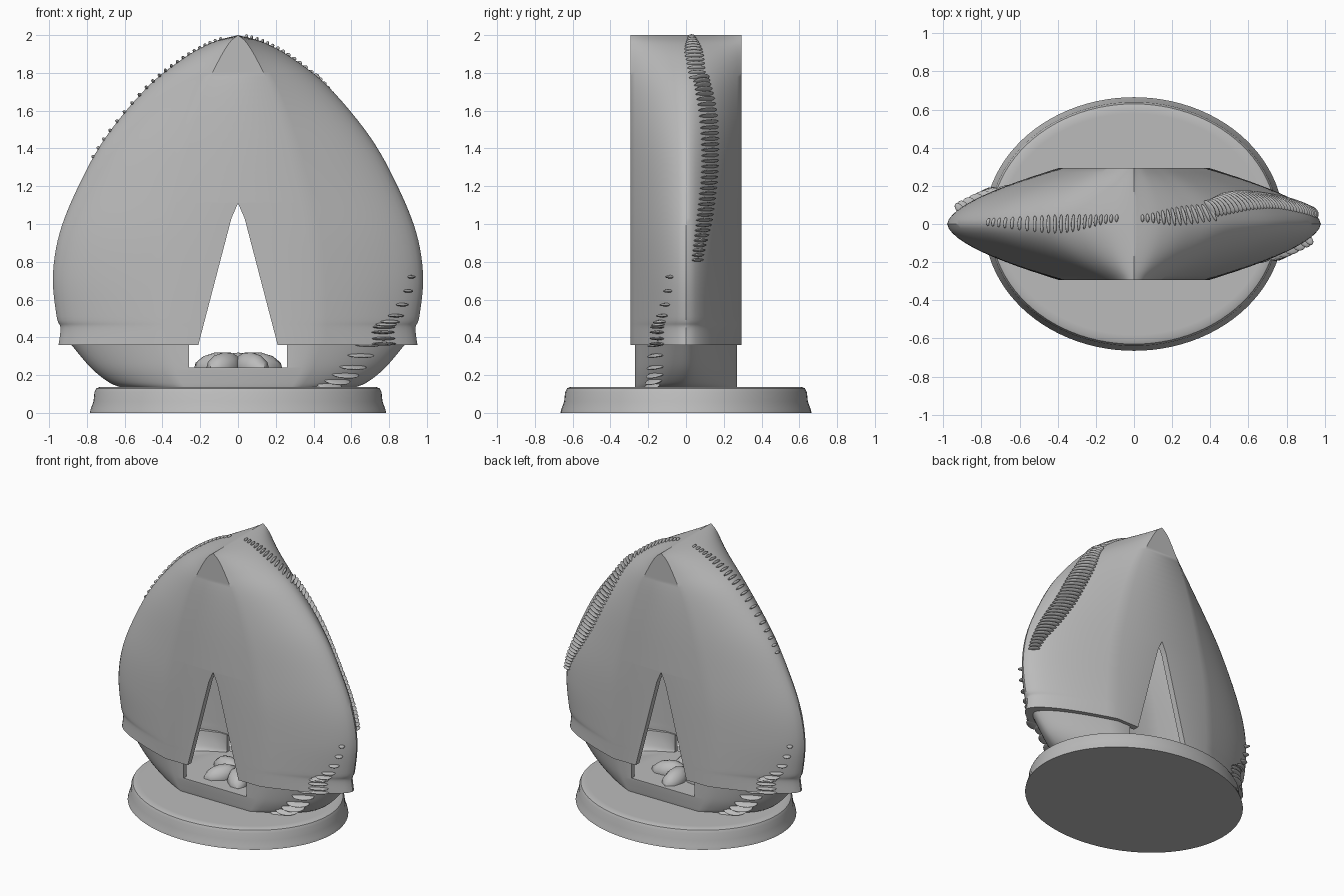
import bpy, bmesh, math
from mathutils import Vector, Matrix

cube = bpy.data.objects.get("Cube")
if cube:
    bpy.data.objects.remove(cube, do_unlink=True)

grey = bpy.data.materials.new("plain_grey")
grey.use_nodes = True
grey.diffuse_color = (0.5, 0.5, 0.5, 1)
grey.node_tree.nodes["Principled BSDF"].inputs["Base Color"].default_value = (0.5, 0.5, 0.5, 1)

# Profiles: height, half width at the side ridge, half width of the flat face
BOWL = [(0.13, 0.60, 0.28), (0.16, 0.68, 0.30), (0.24, 0.78, 0.34), (0.37, 0.89, 0.37)]
SHELL = [(0.36, 0.95, 0.39), (0.45, 0.94, 0.39), (0.51, 0.96, 0.39), (0.72, 0.98, 0.38),
         (0.95, 0.945, 0.36), (1.2, 0.845, 0.31), (1.46, 0.70, 0.25), (1.72, 0.485, 0.17),
         (1.87, 0.30, 0.10), (1.96, 0.14, 0.045), (2.0, 0.0, 0.0)]


def spline(knots, t):
    """Point at t (in knots) on a smooth curve through the knots."""
    last = len(knots) - 1
    t = min(max(t, 0), last)
    i = min(int(t), last - 1)
    s = t - i
    a, b, c, d = (Vector(knots[min(max(i + k, 0), last)]) for k in (-1, 0, 1, 2))
    return b + 0.5 * s * (c - a + s * (2 * a - 5 * b + 4 * c - d + s * (3 * (b - c) + d - a)))


def bulge(wide, flat, u):
    return flat + (wide - flat) * (1 - abs(u) ** 1.7)


def finish(name, bm, angle=35):
    bmesh.ops.remove_doubles(bm, verts=bm.verts, dist=1e-5)
    bmesh.ops.recalc_face_normals(bm, faces=bm.faces)
    mesh = bpy.data.meshes.new(name)
    bm.to_mesh(mesh)
    bm.free()
    obj = bpy.data.objects.new(name, mesh)
    bpy.context.collection.objects.link(obj)
    mesh.materials.append(grey)
    smooth(obj, angle)
    return obj


def smooth(obj, angle=35):
    bpy.ops.object.select_all(action='DESELECT')
    obj.select_set(True)
    bpy.context.view_layer.objects.active = obj
    bpy.ops.object.shade_smooth_by_angle(angle=math.radians(angle))


def skin(bm, rings):
    """Join equal rings of points into a closed body."""
    rows = [[bm.verts.new(p) for p in ring] for ring in rings]
    n = len(rows[0])
    for low, high in zip(rows, rows[1:]):
        for i in range(n):
            j = (i + 1) % n
            bm.faces.new((low[i], low[j], high[j], high[i]))
    bm.faces.new(rows[0][::-1])
    bm.faces.new(rows[-1])


def pod(name, knots, depth, inset=0.0, shift=0.0, steps=6, sides=24):
    """Lens shaped body with flat front and back faces."""
    rings = []
    for k in range((len(knots) - 1) * steps + 1):
        z, wide, flat = spline(knots, k / steps)
        if inset and flat < inset + 0.01:
            break
        wide, flat = max(wide - inset * 1.3, 0), max(flat - inset, 0)
        us = [2 * i / sides - 1 for i in range(sides + 1)]
        half = [(bulge(wide, flat, u), u * (depth - inset), z + shift) for u in us]
        rings.append(half + [(-x, y, h) for x, y, h in reversed(half)])
    bm = bmesh.new()
    skin(bm, rings)
    if not inset:  # close the pinched ridge cleanly
        bmesh.ops.remove_doubles(bm, verts=bm.verts, dist=1e-5)
        bmesh.ops.dissolve_degenerate(bm, edges=bm.edges, dist=1e-5)
    return finish(name, bm)


def prism(name, outline):
    bm = bmesh.new()
    skin(bm, [[(x, y, z) for x, z in outline] for y in (-0.5, 0.5)])
    return finish(name, bm)


def cut(obj, cutter):
    mod = obj.modifiers.new("cut", 'BOOLEAN')
    mod.object, mod.operation, mod.solver = cutter, 'DIFFERENCE', 'EXACT'
    bpy.ops.object.select_all(action='DESELECT')
    obj.select_set(True)
    bpy.context.view_layer.objects.active = obj
    bpy.ops.object.modifier_apply(modifier=mod.name)
    bpy.data.objects.remove(cutter, do_unlink=True)
    smooth(obj)


# Hollow upper shell with a pointed doorway through front and back
shell = pod("upper_shell", SHELL, 0.295)
cut(shell, pod("shell_cavity", SHELL, 0.295, inset=0.045, shift=-0.06))
door = [(0.21, 0.3), (0.21, 0.36), (0.035, 1.03), (0, 1.11)]
cut(shell, prism("doorway", door + [(-x, z) for x, z in door[2::-1]]))

# Lower bowl with a floor and a low rectangular notch
bowl = pod("lower_bowl", BOWL, 0.27)
cut(bowl, pod("bowl_cavity", BOWL, 0.27, inset=0.03, shift=0.11))
cut(bowl, prism("notch", [(0.26, 0.24), (0.26, 0.6), (-0.26, 0.6), (-0.26, 0.24)]))

# Oval base
bm = bmesh.new()
rim = [(0.785, 0), (0.78, 0.02), (0.765, 0.06), (0.76, 0.11), (0.75, 0.13), (0.73, 0.138), (0.70, 0.138)]
angles = [math.tau * i / 96 for i in range(96)]
skin(bm, [[(r * math.cos(a), (r - 0.12) * math.sin(a), z) for a in angles] for r, z in rim])
finish("oval_base", bm, 40)


def on_body(knots, side, t, y, depth):
    z, wide, flat = spline(knots, t)
    return Vector((side * bulge(wide, flat, y / depth), y, z))


def ribs(name, knots, side, start, end, count, path, depth=0.295, height=0.03, turn=False):
    """Row of thin discs; path holds (y, half length) pairs."""
    bm = bmesh.new()
    for i in range(count):
        s = i / (count - 1)
        t = start + (end - start) * s
        y, size = spline(path, s * (len(path) - 1))
        e = 0.02
        p = on_body(knots, side, t, y, depth)
        along = (on_body(knots, side, t + e, y, depth) - on_body(knots, side, t - e, y, depth)).normalized()
        across = (on_body(knots, side, t, y + e, depth) - on_body(knots, side, t, y - e, depth)).normalized()
        out = along.cross(across).normalized()
        along = across.cross(out)
        basis = Matrix((across * size, along * 0.009, out * height)).transposed().to_4x4()
        if turn:
            p.x, p.y = -p.x, -p.y
            basis = Matrix.Rotation(math.pi, 4, 'Z') @ basis
        bmesh.ops.create_uvsphere(bm, u_segments=12, v_segments=8, radius=1,
                                  matrix=Matrix.Translation(p) @ basis)
    return finish(name, bm, 50)


# Rib trails low on opposite sides
for label, turn in (("left", False), ("right", True)):
    ribs(label + "_bowl_ribs", BOWL, 1, 0.3, 2.9, 7, [(-0.18, 0.07), (-0.16, 0.08), (-0.155, 0.075)],
         0.27, 0.045, turn)
    ribs(label + "_lip_ribs", SHELL, 1, 0.1, 3.0, 10, [(-0.15, 0.07), (-0.14, 0.06), (-0.08, 0.02)],
         0.295, 0.035, turn)

# Rib trails climbing over the top
ribs("left_upper_ribs", SHELL, 1, 3.4, 7.3, 36,
     [(0.06, 0.04), (0.10, 0.075), (0.125, 0.08), (0.12, 0.075), (0.08, 0.05)])
ribs("left_crest_ribs", SHELL, 1, 7.3, 9.6, 14, [(0.06, 0.05), (0.04, 0.05), (0.03, 0.02)], height=0.016)
ribs("right_crest_ribs", SHELL, -1, 5.6, 9.3, 22, [(0.01, 0.02), (0.0, 0.05), (0.03, 0.02)], height=0.013)

# Folded petals resting on the floor
bm = bmesh.new()
for i in range(5):
    place = (Matrix.Rotation(math.tau * i / 5 + 0.3, 4, 'Z') @ Matrix.Translation((0.12, 0, 0.245))
             @ Matrix.Rotation(0.15, 4, 'Y') @ Matrix.Diagonal((0.13, 0.075, 0.075, 1)))
    bmesh.ops.create_uvsphere(bm, u_segments=8, v_segments=6, radius=1, matrix=place)
finish("floor_petals", bm, 40)
